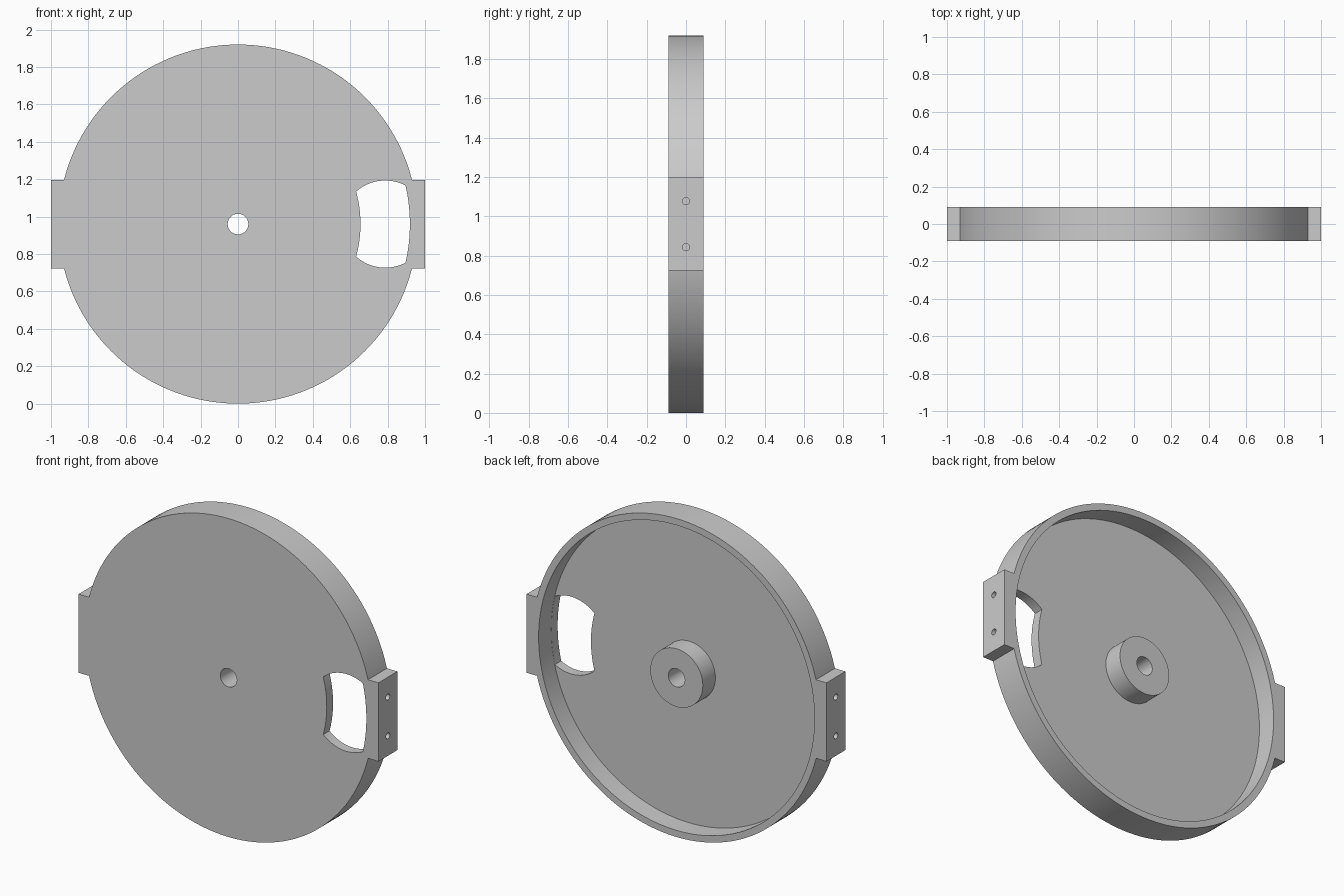
import bpy, bmesh, math
from mathutils import Matrix, Vector

if "Cube" in bpy.data.objects:
    bpy.data.objects.remove(bpy.data.objects["Cube"], do_unlink=True)

# Main dimensions
CENTRE_Z = 0.96
HALF_DEPTH = 0.09
FLOOR_Y = -0.03
RIM_OUTER, RIM_INNER = 0.96, 0.92
BOSS_R, BORE_R = 0.175, 0.055
TAB_HALF = 0.237
SEGMENTS = 144

grey = bpy.data.materials.new("plain grey")
grey.use_nodes = True
grey.diffuse_color = (0.6, 0.6, 0.6, 1)
grey.node_tree.nodes["Principled BSDF"].inputs["Base Color"].default_value = grey.diffuse_color


def make_object(name, bm):
    bmesh.ops.recalc_face_normals(bm, faces=bm.faces)
    mesh = bpy.data.meshes.new(name)
    bm.to_mesh(mesh)
    bm.free()
    mesh.materials.append(grey)
    obj = bpy.data.objects.new(name, mesh)
    obj.location.z = CENTRE_Z
    bpy.context.collection.objects.link(obj)
    return obj


def lathe(name, profile):
    """Revolve a closed (radius, y) profile about the y axis."""
    bm = bmesh.new()
    rings = []
    for i in range(SEGMENTS):
        a = math.tau * i / SEGMENTS
        rings.append([bm.verts.new((r * math.cos(a), y, r * math.sin(a))) for r, y in profile])
    n = len(profile)
    for i, ring in enumerate(rings):
        following = rings[(i + 1) % SEGMENTS]
        for j in range(n):
            k = (j + 1) % n
            bm.faces.new((ring[j], ring[k], following[k], following[j]))
    return make_object(name, bm)


def box(name, low, high):
    low, high = Vector(low), Vector(high)
    bm = bmesh.new()
    bmesh.ops.create_cube(bm, size=1)
    bmesh.ops.scale(bm, vec=high - low, verts=bm.verts)
    bmesh.ops.translate(bm, vec=(low + high) / 2, verts=bm.verts)
    return make_object(name, bm)


def prism(name, outline, y0, y1):
    """Extrude an (x, z) outline along y."""
    bm = bmesh.new()
    face = bm.faces.new([bm.verts.new((x, y0, z)) for x, z in outline])
    solid = bmesh.ops.extrude_face_region(bm, geom=[face])
    moved = [v for v in solid["geom"] if isinstance(v, bmesh.types.BMVert)]
    bmesh.ops.translate(bm, vec=(0, y1 - y0, 0), verts=moved)
    return make_object(name, bm)


def screw_cutter(name, x, z):
    bm = bmesh.new()
    bmesh.ops.create_cone(bm, cap_ends=True, segments=24, radius1=0.018, radius2=0.018, depth=0.12,
                          matrix=Matrix.Translation((x, 0, z)) @ Matrix.Rotation(math.pi / 2, 4, "Y"))
    return make_object(name, bm)


def combine(target, tool, operation):
    tool.hide_render = True
    mod = target.modifiers.new(operation.lower(), "BOOLEAN")
    mod.operation, mod.solver, mod.object = operation, "EXACT", tool
    bpy.context.view_layer.objects.active = target
    bpy.ops.object.modifier_apply(modifier=mod.name)
    bpy.data.objects.remove(tool, do_unlink=True)


# Shallow pan: flat front, raised rim and bored central boss at the back
pan = lathe("flanged_pan", [
    (BORE_R, -HALF_DEPTH), (RIM_OUTER, -HALF_DEPTH), (RIM_OUTER, HALF_DEPTH),
    (RIM_INNER, HALF_DEPTH), (RIM_INNER, FLOOR_Y), (BOSS_R, FLOOR_Y),
    (BOSS_R, HALF_DEPTH), (BORE_R, HALF_DEPTH)])

# Side tabs, each with two blind screw holes
for side in (-1, 1):
    xs = sorted((side * 0.925, side))
    tab = box("side_tab", (xs[0], -HALF_DEPTH, -TAB_HALF), (xs[1], HALF_DEPTH, TAB_HALF))
    combine(pan, tab, "UNION")
    for z in (-0.117, 0.117):
        combine(pan, screw_cutter("screw_cutter", side, z), "DIFFERENCE")

# Window: a circle clipped by two arcs concentric with the pan
WINDOW_X, WINDOW_R = 0.787, 0.233
INNER_ARC, OUTER_ARC = 0.655, 0.919


def meeting_angle(radius):
    """Pan angle at which a concentric arc crosses the window circle."""
    return math.acos((radius**2 + WINDOW_X**2 - WINDOW_R**2) / (2 * radius * WINDOW_X))


def arc(cx, radius, start, end, steps=20):
    angles = [start + (end - start) * i / steps for i in range(steps)]
    return [(cx + radius * math.cos(a), radius * math.sin(a)) for a in angles]


def window_angle(radius):
    a = meeting_angle(radius)
    return math.atan2(radius * math.sin(a), radius * math.cos(a) - WINDOW_X)


a_in, a_out = meeting_angle(INNER_ARC), meeting_angle(OUTER_ARC)
w_in, w_out = window_angle(INNER_ARC), window_angle(OUTER_ARC)
outline = (arc(0, OUTER_ARC, -a_out, a_out) + arc(WINDOW_X, WINDOW_R, w_out, w_in)
           + arc(0, INNER_ARC, a_in, -a_in) + arc(WINDOW_X, WINDOW_R, -w_in, -w_out))
combine(pan, prism("window_cutter", outline, -0.2, 0.0), "DIFFERENCE")

# Smooth curved walls, keep corners crisp
bpy.ops.object.select_all(action="DESELECT")
pan.select_set(True)
bpy.context.view_layer.objects.active = pan
bpy.ops.object.shade_smooth_by_angle(angle=math.radians(30))
